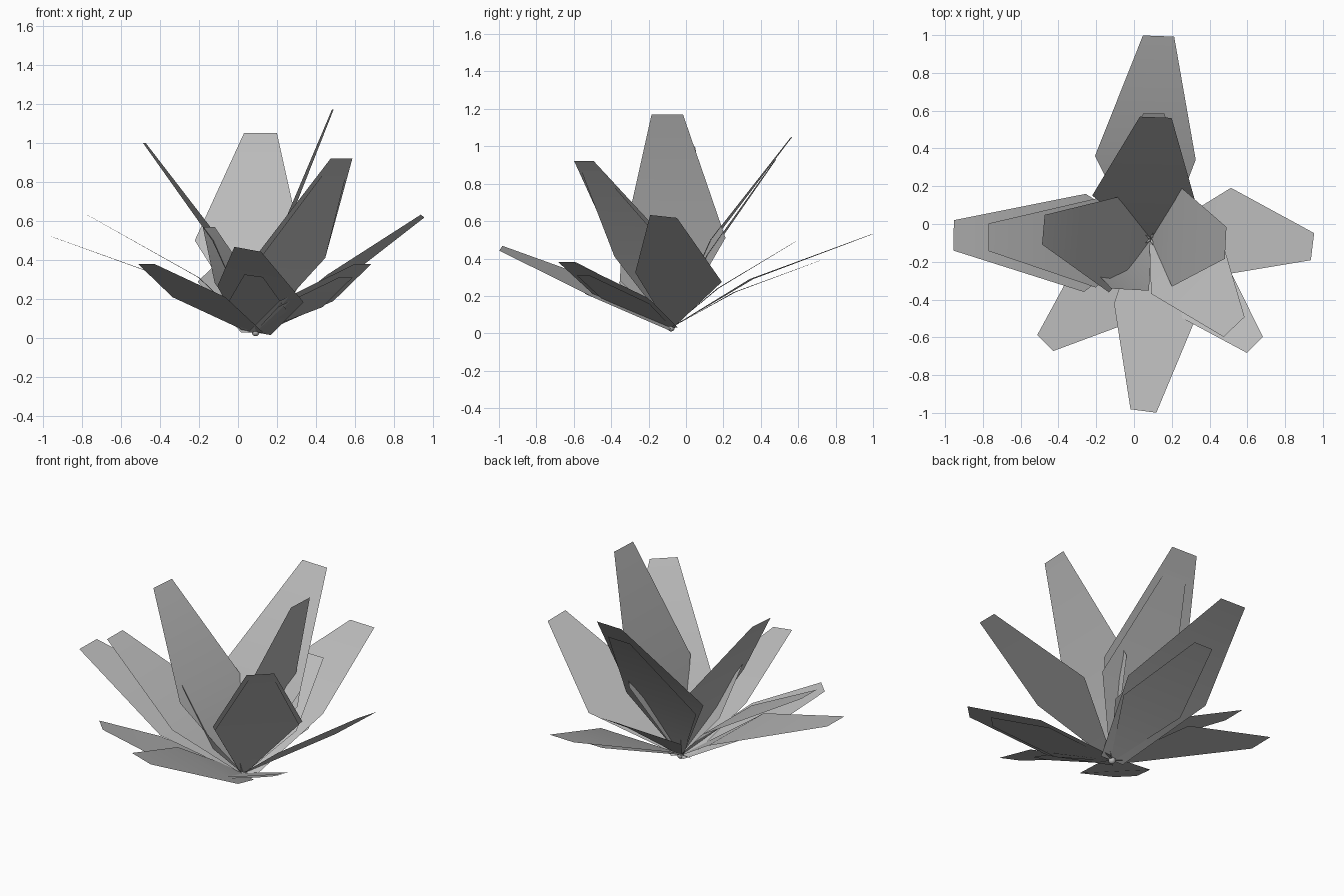
import bpy
import bmesh
from math import cos, sin, tau
from mathutils import Vector, Quaternion

cube = bpy.data.objects.get("Cube")
if cube:
    bpy.data.objects.remove(cube, do_unlink=True)


def make_material(name, value):
    mat = bpy.data.materials.new(name)
    mat.use_nodes = True
    colour = (value, value, value, 1)
    mat.diffuse_color = colour
    mat.node_tree.nodes["Principled BSDF"].inputs["Base Color"].default_value = colour
    return mat


grey = make_material("leaf grey", 0.5)
root = Vector((0.09, -0.08, 0.03))


def finish(name, bm):
    mesh = bpy.data.meshes.new(name)
    bm.to_mesh(mesh)
    bm.free()
    mesh.materials.append(grey)
    obj = bpy.data.objects.new(name, mesh)
    bpy.context.collection.objects.link(obj)
    for poly in mesh.polygons:
        poly.use_smooth = True
    return obj


def leaf(name, tip, middle, roll=0.0, base=0.05):
    """Flat blade: narrow base, widest at the middle, blunt tip."""
    tip, middle = Vector(tip), Vector(middle)
    axis = tip - root
    half = axis.length * 0.225
    # Sideways direction, level unless the leaf is rolled about its axis
    side = Vector((-axis.y, axis.x, 0)).normalized()
    side = Quaternion(axis.normalized(), roll) @ side
    bm = bmesh.new()
    rows = []
    for centre, width in ((root, base), (middle, 1.0), (tip, 0.31)):
        rows.append([bm.verts.new(centre + side * half * width * s) for s in (1, -1)])
    for low, high in zip(rows, rows[1:]):
        bm.faces.new((low[0], low[1], high[1], high[0]))
    return finish(name, bm)


# Steep inner leaves
leaf("inner_leaf_back", (0.115, 0.565, 1.05), (0.05, 0.14, 0.5))
leaf("inner_leaf_left", (0.485, -0.1, 1.17), (0.215, -0.06, 0.51))
leaf("inner_leaf_front_left", (0.53, -0.545, 0.92), (0.27, -0.2, 0.42))
leaf("inner_leaf_right", (-0.48, -0.03, 1.0), (-0.11, -0.11, 0.5))
leaf("inner_leaf_front_right", (-0.15, -0.31, 0.57), (-0.02, -0.25, 0.28))

# Low outer leaves
wide = 0.28
leaf("outer_leaf_back", (0.13, 0.995, 0.53), (0.06, 0.35, 0.29), base=wide)
leaf("outer_leaf_left", (0.945, -0.12, 0.625), (0.485, -0.04, 0.3), -0.13)
leaf("outer_leaf_front_left", (0.64, -0.64, 0.38), (0.35, -0.34, 0.19), base=wide)
leaf("outer_leaf_front", (0.05, -0.99, 0.455), (0.115, -0.45, 0.225), -0.2, 0.35)
leaf("outer_leaf_front_right", (-0.47, -0.63, 0.38), (-0.2, -0.4, 0.21), base=wide)
leaf("outer_leaf_right", (-0.955, -0.06, 0.52), (-0.26, -0.1, 0.27))

# Smaller leaves tucked between the large ones
leaf("small_leaf_right", (-0.77, -0.07, 0.63), (-0.2, -0.1, 0.31))
leaf("small_leaf_back_high", (0.11, 0.48, 0.93), (0.08, 0.12, 0.42))
leaf("small_leaf_back_middle", (0.105, 0.585, 0.49), (0.09, 0.17, 0.24))
leaf("small_leaf_back_low", (0.11, 0.72, 0.39), (0.09, 0.26, 0.22))
leaf("small_leaf_front_left_high", (0.51, -0.51, 0.87), (0.28, -0.22, 0.41))
leaf("small_leaf_front_left_low", (0.55, -0.55, 0.31), (0.32, -0.31, 0.16))
leaf("small_leaf_front", (0.08, -0.7, 0.32), (0.1, -0.35, 0.16), -0.15)

# Little bulb and sprouts at the heart
bm = bmesh.new()
bmesh.ops.create_uvsphere(bm, u_segments=12, v_segments=8, radius=0.02)
bulb = finish("bulb", bm)
bulb.location = root

for i in range(5):
    angle = tau * i / 5
    lean = Vector((cos(angle) * 0.4, sin(angle) * 0.4, 1)).normalized()
    bm = bmesh.new()
    bmesh.ops.create_cone(bm, cap_ends=True, segments=5, radius1=0.01, radius2=0, depth=0.1)
    sprout = finish(f"sprout_{i + 1}", bm)
    sprout.location = root + lean * 0.05
    sprout.rotation_euler = lean.to_track_quat("Z", "Y").to_euler()
